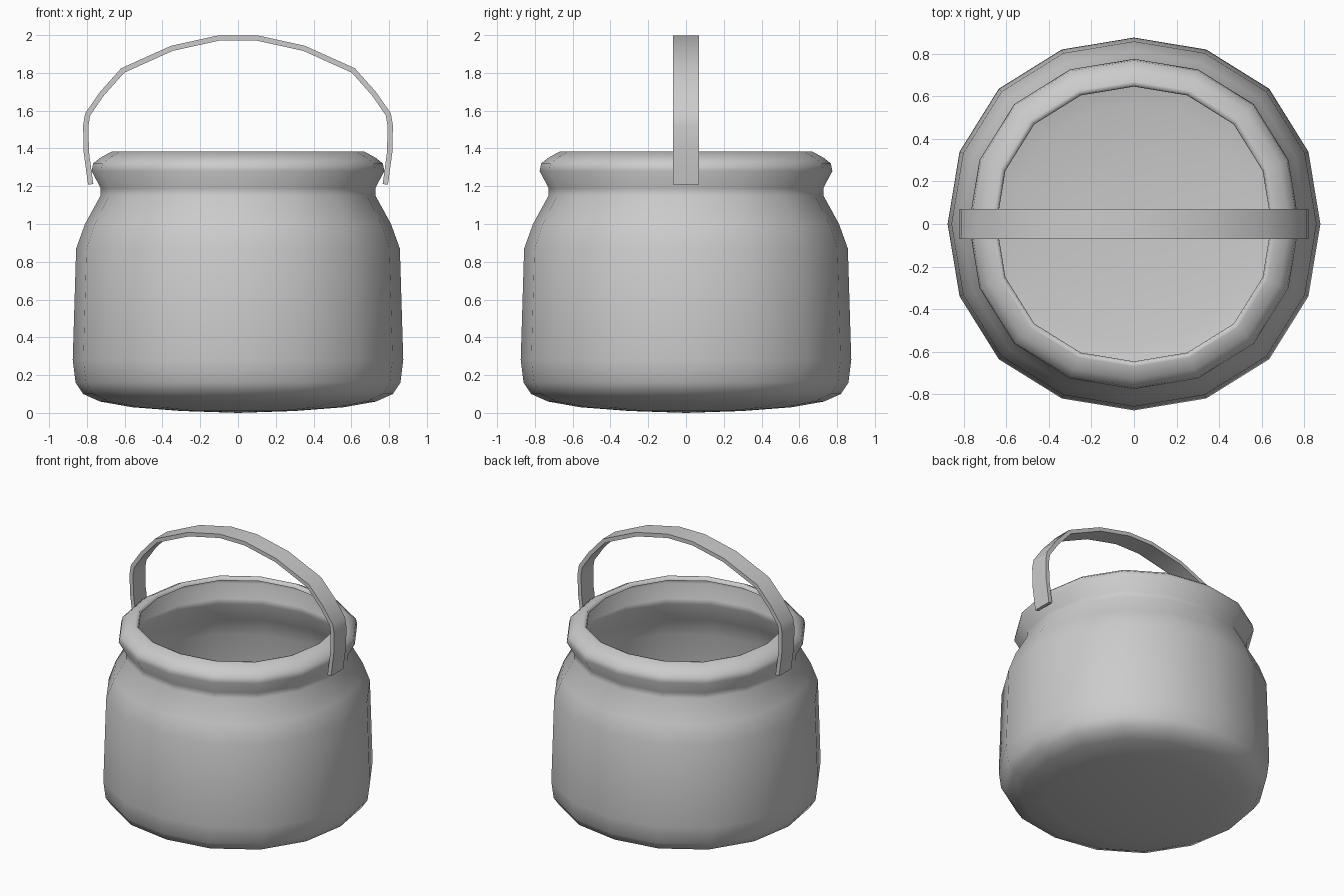
import bpy, bmesh, math

cube = bpy.data.objects.get("Cube")
if cube:
    bpy.data.objects.remove(cube, do_unlink=True)

# One grey metal for the whole pot
metal = bpy.data.materials.new("grey_metal")
metal.use_nodes = True
grey = (0.6, 0.6, 0.6, 1)
metal.diffuse_color = grey
metal.node_tree.nodes["Principled BSDF"].inputs["Base Color"].default_value = grey


def finish(bm, name):
    bmesh.ops.recalc_face_normals(bm, faces=bm.faces)
    for face in bm.faces:
        face.smooth = True
    mesh = bpy.data.meshes.new(name)
    bm.to_mesh(mesh)
    bm.free()
    mesh.materials.append(metal)
    obj = bpy.data.objects.new(name, mesh)
    bpy.context.collection.objects.link(obj)
    return obj


# Pot body: thin open shell, lathed with sixteen slightly squared sides
SIDES = 16
profile = [(0.3, 0.01), (0.56, 0.03), (0.73, 0.06), (0.82, 0.1),
           (0.86, 0.16), (0.875, 0.28), (0.857, 0.87), (0.81, 1.0),
           (0.728, 1.15), (0.727, 1.19), (0.775, 1.28), (0.767, 1.32),
           (0.73, 1.35), (0.67, 1.383), (0.65, 1.38), (0.645, 1.36)]
bm = bmesh.new()
rings = []
for radius, z in profile:
    ring = []
    for i in range(SIDES):
        a = math.tau * i / SIDES
        r = radius * (1 + 0.026 * math.sin(2 * a) ** 2)
        ring.append(bm.verts.new((r * math.cos(a), r * math.sin(a), z)))
    rings.append(ring)
for low, high in zip(rings, rings[1:]):
    for i in range(SIDES):
        j = (i + 1) % SIDES
        bm.faces.new((low[i], low[j], high[j], high[i]))
base = bm.verts.new((0, 0, 0))
for i in range(SIDES):
    bm.faces.new((base, rings[0][(i + 1) % SIDES], rings[0][i]))
finish(bm, "pot_body")

# Handle: flat strap bent over the opening
half = [(0.78, 1.21), (0.803, 1.38), (0.806, 1.52), (0.796, 1.58),
        (0.72, 1.69), (0.61, 1.813), (0.35, 1.93), (0.1, 1.985)]
path = half + [(-x, z) for x, z in reversed(half)]
bm = bmesh.new()
rows = [[bm.verts.new((x, y, z)) for y in (-0.07, 0.07)] for x, z in path]
for a, b in zip(rows, rows[1:]):
    bm.faces.new((a[0], a[1], b[1], b[0]))
handle = finish(bm, "handle")
solid = handle.modifiers.new("thickness", "SOLIDIFY")
solid.thickness = 0.028
solid.offset = 0
solid.use_even_offset = True
bpy.ops.object.select_all(action="DESELECT")
handle.select_set(True)
bpy.context.view_layer.objects.active = handle
bpy.ops.object.modifier_apply(modifier=solid.name)
bpy.ops.object.shade_smooth_by_angle(angle=math.radians(40))
